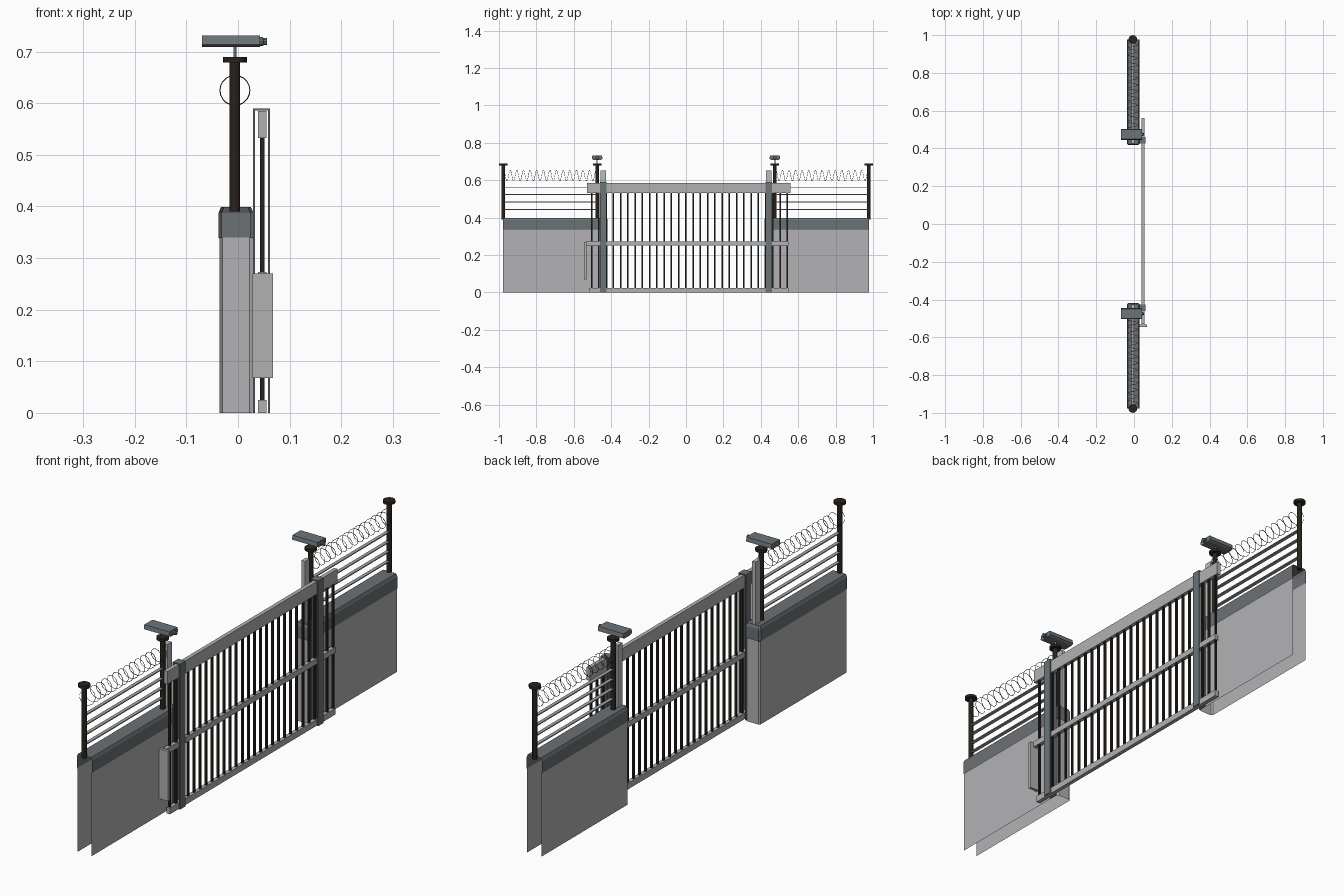
import bpy, bmesh, math

if "Cube" in bpy.data.objects:
    bpy.data.objects.remove(bpy.data.objects["Cube"])


def mat(name, r, g, b):
    m = bpy.data.materials.new(name)
    m.diffuse_color = (r, g, b, 1)
    m.use_nodes = True
    m.node_tree.nodes["Principled BSDF"].inputs["Base Color"].default_value = m.diffuse_color
    return m


CONCRETE = mat("concrete_grey", 0.45, 0.44, 0.455)
COPING = mat("coping_grey", 0.148, 0.166, 0.178)
SLATE = mat("slate_grey", 0.15, 0.178, 0.195)
STEEL = mat("rail_steel", 0.44, 0.44, 0.445)
PALE = mat("pale_grey", 0.49, 0.51, 0.51)
IRON = mat("dark_iron", 0.022, 0.016, 0.011)
ROD = mat("rod_grey", 0.38, 0.38, 0.38)
WIRE = mat("wire_dark", 0.06, 0.06, 0.06)

CX = -0.006     # centre line of the wall and its posts
GX = 0.047      # centre line of the sliding gate


def finish(bm, name, material):
    bmesh.ops.recalc_face_normals(bm, faces=bm.faces)
    me = bpy.data.meshes.new(name)
    bm.to_mesh(me)
    bm.free()
    me.materials.append(material)
    ob = bpy.data.objects.new(name, me)
    bpy.context.collection.objects.link(ob)
    return ob


def add_box(bm, x, y, z):
    """Box from (min, max) ranges."""
    v = bmesh.ops.create_cube(bm, size=1)["verts"]
    for p in v:
        p.co = [r[0] + (c + 0.5) * (r[1] - r[0]) for r, c in zip((x, y, z), p.co)]


def box(name, material, x, y, z):
    bm = bmesh.new()
    add_box(bm, x, y, z)
    return finish(bm, name, material)


def loft(name, material, rings, closed=True, ends=(True, True)):
    """Skin a list of equal-length point rings."""
    bm = bmesh.new()
    vs = [[bm.verts.new(p) for p in r] for r in rings]
    n = len(rings[0])
    for a, b in zip(vs, vs[1:]):
        for i in range(n if closed else n - 1):
            j = (i + 1) % n
            bm.faces.new((a[i], a[j], b[j], b[i]))
    if ends[0]:
        bm.faces.new(vs[0])
    if ends[1]:
        bm.faces.new(vs[-1])
    return finish(bm, name, material)


def lathe(name, material, cx, cy, profile, n=12):
    """Turned part from (radius, z) pairs."""
    rings = [[(cx + r * math.cos(2 * math.pi * i / n), cy + r * math.sin(2 * math.pi * i / n), z)
              for i in range(n)] for r, z in profile]
    ob = loft(name, material, rings)
    bpy.ops.object.select_all(action='DESELECT')
    ob.select_set(True)
    bpy.context.view_layer.objects.active = ob
    bpy.ops.object.shade_smooth_by_angle(angle=math.radians(40))
    return ob


def wall_ring(s, z, grow):
    """U-shaped plan: open at the outer end, chamfered at the gate end."""
    x0, x1, y0, c = -0.036 - grow, 0.028 + grow, 0.421 - grow, 0.006
    pts = [(x0, 0.978), (x0, y0 + c), (x0 + c, y0), (x1 - c, y0), (x1, y0 + c), (x1, 0.978)]
    return [(x, s * y, z) for x, y in pts]


for s, side in ((-1, "left"), (1, "right")):
    def span(a, b):
        return tuple(sorted((s * a, s * b)))

    # Wall shell and its coping
    loft(side + "_wall", CONCRETE, [wall_ring(s, 0, 0), wall_ring(s, 0.34, 0)],
         closed=False, ends=(False, False))
    loft(side + "_wall_coping", COPING,
         [wall_ring(s, 0.337, 0), wall_ring(s, 0.34, 0.002), wall_ring(s, 0.387, 0.002),
          wall_ring(s, 0.399, -0.003)], closed=False, ends=(False, True))

    # Fence posts with flat caps
    for y, where in ((0.475, "inner"), (0.977, "outer")):
        lathe(f"{side}_{where}_post", IRON, CX, s * y, [(0.01, 0.39), (0.01, 0.682)])
        lathe(f"{side}_{where}_post_cap", IRON, CX, s * y,
              [(0.023, 0.679), (0.023, 0.690)])

    # Horizontal fence rods
    bm = bmesh.new()
    for k in range(4):
        z = 0.444 + 0.0397 * k
        add_box(bm, (CX - 0.007, CX + 0.007), span(0.475, 0.977), (z - 0.002, z + 0.002))
    finish(bm, side + "_fence_rods", ROD)

    # Coiled wire along the fence
    cu = bpy.data.curves.new(side + "_wire_coil", 'CURVE')
    cu.dimensions = '3D'
    cu.bevel_depth = 0.001
    cu.bevel_resolution = 0
    sp = cu.splines.new('POLY')
    turns, seg = 14, 20
    sp.points.add(turns * seg)
    for i, p in enumerate(sp.points):
        a = 2 * math.pi * i / seg
        y = 0.48 + 0.495 * i / (turns * seg)
        p.co = (CX + 0.029 * math.sin(a), s * y, 0.625 + 0.029 * math.cos(a), 1)
    cu.materials.append(WIRE)
    bpy.context.collection.objects.link(bpy.data.objects.new(side + "_wire_coil", cu))

    # Pale sensor block standing on the wall end
    box(side + "_sensor_block", PALE, (CX - 0.008, CX + 0.008), span(0.427, 0.456), (0.395, 0.652))

    # Security camera: stem, chamfered body and lens
    lathe(side + "_camera_stem", PALE, CX, s * 0.475, [(0.003, 0.688), (0.003, 0.712)], 8)
    prof = [(-0.02, 0.709), (0.02, 0.709), (0.029, 0.714), (0.026, 0.731), (-0.026, 0.731), (-0.029, 0.714)]
    loft(side + "_camera_body", SLATE,
         [[(x, s * 0.475 + y, z) for y, z in prof] for x in (-0.07, 0.043)])
    loft(side + "_camera_lens", SLATE,
         [[(x, s * 0.475 + r * math.cos(math.pi * i / 5), 0.7195 + r * math.sin(math.pi * i / 5))
           for i in range(10)] for x, r in ((0.04, 0.009), (0.048, 0.009), (0.049, 0.0075), (0.056, 0.0075))])

    # Inverted U guide that the gate slides through
    yr = span(0.425, 0.46)
    prof = [(0.029, 0), (0.029, 0.59), (0.062, 0.59), (0.062, 0),
            (0.058, 0), (0.058, 0.586), (0.033, 0.586), (0.033, 0)]
    loft(side + "_gate_guide", SLATE, [[(x, y, z) for x, z in prof] for y in yr])

# Gate rails
box("gate_top_rail", STEEL, (GX - 0.008, GX + 0.008), (-0.53, 0.56), (0.533, 0.585))
box("gate_middle_rail", STEEL, (GX - 0.008, GX + 0.008), (-0.535, 0.547), (0.25, 0.273))
box("gate_bottom_rail", STEEL, (GX - 0.008, GX + 0.008), (-0.515, 0.548), (0, 0.025))

# Gate bars
bm = bmesh.new()
for k in range(28):
    y = -0.505 + 1.047 * k / 27
    add_box(bm, (GX - 0.004, GX + 0.004), (y - 0.004, y + 0.004), (0.02, 0.54))
finish(bm, "gate_bars", IRON)

# Stop plate on the leading end of the gate
box("gate_stop_plate", STEEL, (0.028, 0.068), (-0.545, -0.533), (0.068, 0.27))
